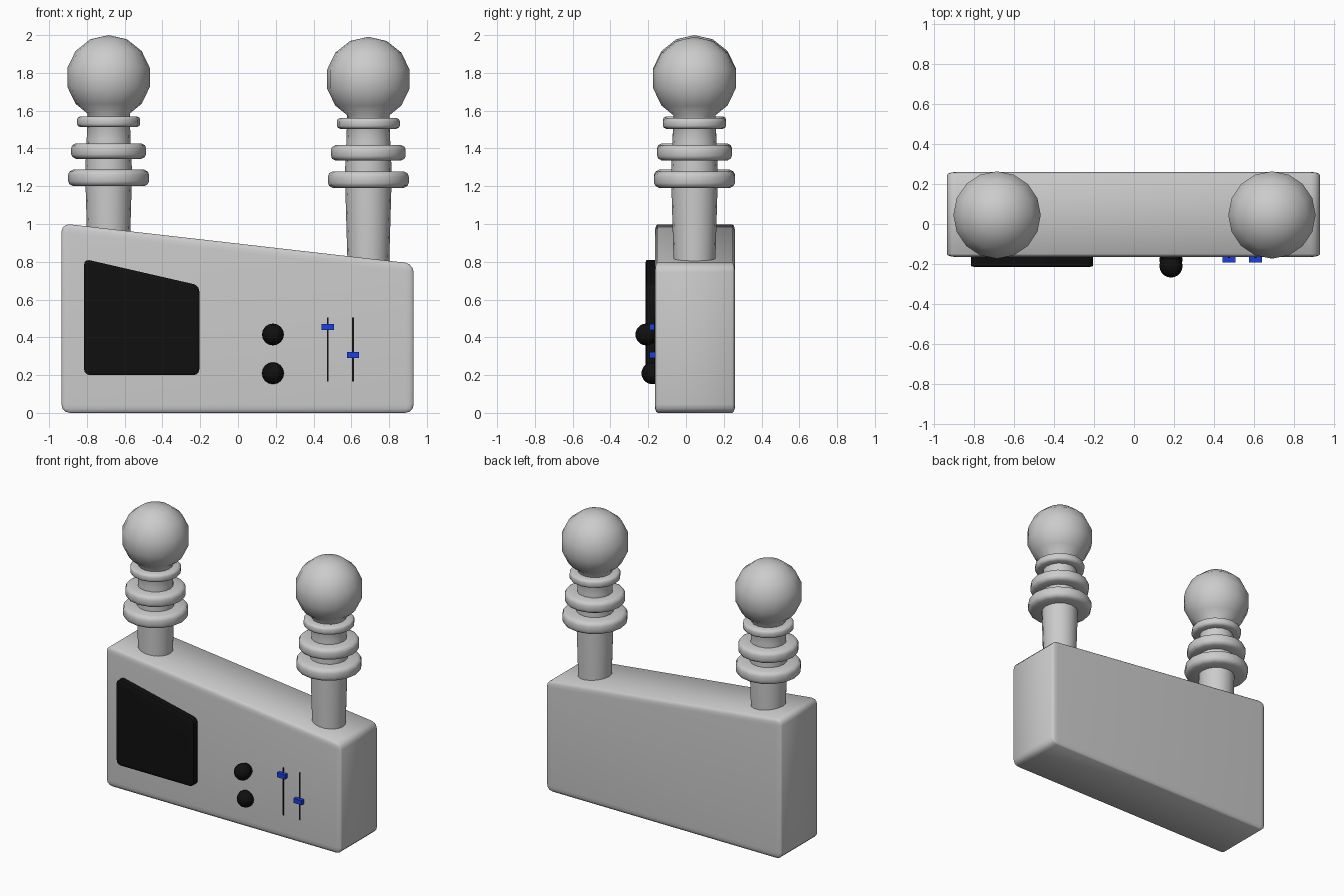
import bpy, bmesh, math
from mathutils import Matrix, Vector

if "Cube" in bpy.data.objects:
    bpy.data.objects.remove(bpy.data.objects["Cube"])


def material(name, color):
    m = bpy.data.materials.new(name)
    m.diffuse_color = color
    m.use_nodes = True
    m.node_tree.nodes["Principled BSDF"].inputs["Base Color"].default_value = m.diffuse_color
    return m


BLACK = material("black", (0.005, 0.005, 0.005, 1))
BLUE = material("blue", (0.01, 0.05, 0.75, 1))


def finish(bm, name, mat=None, angle=40):
    bmesh.ops.recalc_face_normals(bm, faces=bm.faces[:])
    me = bpy.data.meshes.new(name)
    bm.to_mesh(me)
    bm.free()
    ob = bpy.data.objects.new(name, me)
    bpy.context.collection.objects.link(ob)
    if mat:
        me.materials.append(mat)
    bpy.ops.object.select_all(action='DESELECT')
    ob.select_set(True)
    bpy.context.view_layer.objects.active = ob
    bpy.ops.object.shade_smooth_by_angle(angle=math.radians(angle))
    return ob


def slab(name, profile, y0, y1, bevel=0, squash=1, segments=3, mat=None):
    """Extrude an x-z outline along y; squash flattens the bevel in depth."""
    bm = bmesh.new()
    front = bm.faces.new([bm.verts.new((x, y0 / squash, z)) for x, z in profile])
    ext = bmesh.ops.extrude_face_region(bm, geom=[front])["geom"]
    bmesh.ops.translate(bm, vec=(0, (y1 - y0) / squash, 0),
                        verts=[v for v in ext if isinstance(v, bmesh.types.BMVert)])
    if bevel:
        bmesh.ops.bevel(bm, geom=bm.edges[:], offset=bevel, segments=segments,
                        profile=0.5, affect='EDGES')
    bmesh.ops.scale(bm, vec=(1, squash, 1), verts=bm.verts[:])
    return finish(bm, name, mat)


def box(name, x, z, w, h, y0, y1, mat):
    p = [(x - w / 2, z - h / 2), (x + w / 2, z - h / 2),
         (x + w / 2, z + h / 2), (x - w / 2, z + h / 2)]
    return slab(name, p, y0, y1, mat=mat)


def lathe(name, profile, loc, steps=16, closed=False, angle=40):
    """Spin (radius, z) points around z."""
    bm = bmesh.new()
    vs = [bm.verts.new((r, 0, z)) for r, z in profile]
    es = [bm.edges.new(p) for p in zip(vs, vs[1:])]
    if closed:
        es.append(bm.edges.new((vs[-1], vs[0])))
    bmesh.ops.spin(bm, geom=vs + es, cent=(0, 0, 0), axis=(0, 0, 1),
                   angle=2 * math.pi, steps=steps)
    bmesh.ops.remove_doubles(bm, verts=bm.verts[:], dist=1e-4)
    bmesh.ops.translate(bm, vec=loc, verts=bm.verts[:])
    return finish(bm, name, angle=angle)


# sloped body
slab("body", [(-0.935, 0), (0.93, 0), (0.93, 0.79), (-0.935, 1.003)],
     -0.165, 0.26, bevel=0.045, squash=0.33)

# raised screen with a slanted top
slab("screen", [(-0.815, 0.2), (-0.205, 0.2), (-0.205, 0.675), (-0.815, 0.815)],
     -0.215, -0.12, bevel=0.03, squash=0.2, mat=BLACK)

# two handles: tapered shaft flowing into a ball, with three rounded rings
R, CZ = 0.224, 1.776
ball = [(R * math.sin(math.pi * k / 7), CZ - R * math.cos(math.pi * k / 7))
        for k in range(2, 8)]
for side, x, dz in (("left", -0.685, 0), ("right", 0.69, -0.009)):
    loc = (x, 0.045, dz)
    lathe(side + "_handle", [(0, 0.72), (0.108, 0.72), (0.122, 1.2), (0.123, 1.3),
                             (0.116, 1.45), (0.112, 1.585)] + ball, loc, angle=60)
    for i, (r, z0, z1) in enumerate(((0.214, 1.2, 1.288), (0.198, 1.345, 1.427),
                                     (0.167, 1.513, 1.57))):
        c = (z1 - z0) * 0.3
        lathe(f"{side}_ring_{i + 1}",
              [(0.1, z0), (r - c, z0), (r - c * 0.25, z0 + c * 0.4), (r, z0 + c),
               (r, z1 - c), (r - c * 0.25, z1 - c * 0.4), (r - c, z1), (0.1, z1)],
              loc, closed=True, angle=60)

# round knobs on short stems
for name, z, y in (("upper_knob", 0.415, -0.21), ("lower_knob", 0.21, -0.178)):
    bm = bmesh.new()
    turn = Matrix.Rotation(math.pi / 2, 4, 'X')
    bmesh.ops.create_uvsphere(bm, u_segments=16, v_segments=10, radius=0.058,
                              matrix=Matrix.Translation((0.185, y, z)) @ turn)
    bmesh.ops.create_cone(bm, cap_ends=True, segments=16, radius1=0.045, radius2=0.045,
                          depth=0.08, matrix=Matrix.Translation((0.185, -0.165, z)) @ turn)
    finish(bm, name, BLACK)

# slider tracks and blue slider grips
for i, (x, z) in enumerate(((0.475, 0.455), (0.608, 0.306))):
    box(f"slider_track_{i + 1}", x, 0.335, 0.01, 0.34, -0.169, -0.15, BLACK)
    box(f"slider_grip_{i + 1}", x, z, 0.064, 0.032, -0.193, -0.15, BLUE)
